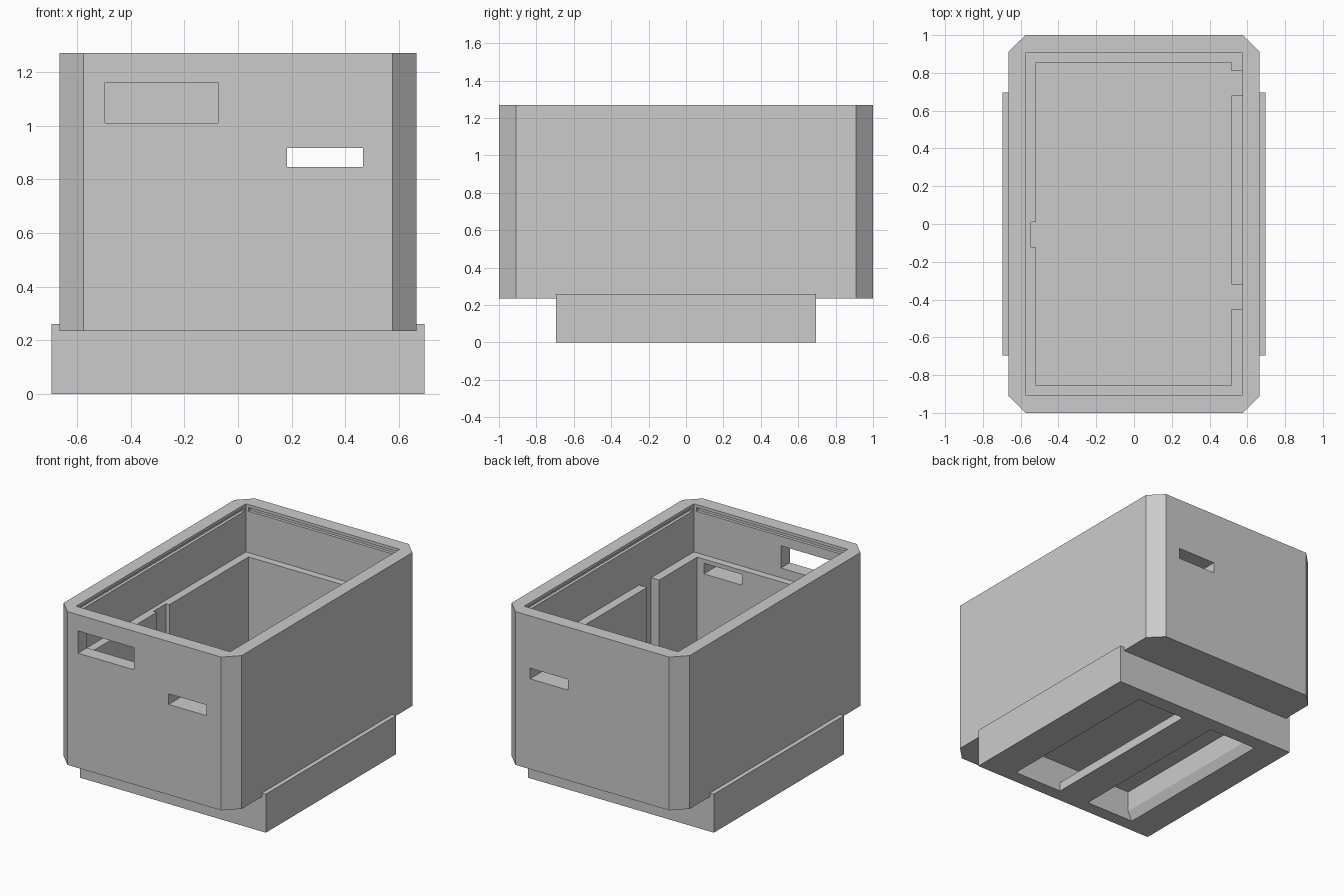
import bpy
import bmesh

default = bpy.data.objects.get("Cube")
if default:
    bpy.data.objects.remove(default, do_unlink=True)

grey = bpy.data.materials.new("plain grey")
grey.use_nodes = True
colour = (0.6, 0.6, 0.6, 1)
grey.diffuse_color = colour
grey.node_tree.nodes["Principled BSDF"].inputs["Base Color"].default_value = colour


def prism(name, outline, vector):
    """Extrude a closed 3D outline along a vector."""
    bm = bmesh.new()
    face = bm.faces.new([bm.verts.new(p) for p in outline])
    extruded = bmesh.ops.extrude_face_region(bm, geom=[face])["geom"]
    verts = [v for v in extruded if isinstance(v, bmesh.types.BMVert)]
    bmesh.ops.translate(bm, verts=verts, vec=vector)
    bmesh.ops.recalc_face_normals(bm, faces=bm.faces)
    mesh = bpy.data.meshes.new(name)
    bm.to_mesh(mesh)
    bm.free()
    mesh.materials.append(grey)
    obj = bpy.data.objects.new(name, mesh)
    bpy.context.collection.objects.link(obj)
    return obj


def box(name, x0, x1, y0, y1, z0, z1):
    outline = [(x0, y0, z0), (x1, y0, z0), (x1, y1, z0), (x0, y1, z0)]
    return prism(name, outline, (0, 0, z1 - z0))


def carve(target, cutters):
    """Subtract the cutters, bake the result and remove the cutters."""
    for cutter in cutters:
        cutter.hide_render = True
        mod = target.modifiers.new("cut", 'BOOLEAN')
        mod.operation = 'DIFFERENCE'
        mod.solver = 'EXACT'
        mod.object = cutter
    bpy.context.view_layer.update()
    graph = bpy.context.evaluated_depsgraph_get()
    baked = bpy.data.meshes.new_from_object(target.evaluated_get(graph))
    target.modifiers.clear()
    target.data = baked
    for cutter in cutters:
        bpy.data.objects.remove(cutter, do_unlink=True)


# Container with chamfered vertical corners
W, D, C = 0.665, 1.0, 0.09
BOTTOM, TOP, LEDGE, FLOOR = 0.235, 1.27, 0.945, 0.33
corners = [(W, D - C), (W - C, D), (C - W, D), (-W, D - C),
           (-W, C - D), (C - W, -D), (W - C, -D), (W, C - D)]
container = prism("container", [(x, y, BOTTOM) for x, y in corners],
                  (0, 0, TOP - BOTTOM))

carve(container, [
    # stepped interior
    box("upper_well", -0.575, 0.575, -0.905, 0.905, LEDGE, TOP + 0.1),
    box("lower_well", -0.52, 0.515, -0.855, 0.855, FLOOR, TOP),
    # lid groove under the rim
    box("side_groove", -0.595, 0.595, -0.885, 0.885, 1.225, 1.25),
    box("end_groove", -0.555, 0.555, -0.925, 0.925, 1.225, 1.25),
    # upright channels in the side walls
    box("right_channel", -0.545, -0.4, -0.125, 0.01, FLOOR, LEDGE + 0.05),
    box("left_back_channel", 0.4, 0.575, 0.68, 0.81, FLOOR, LEDGE + 0.05),
    box("left_front_channel", 0.4, 0.575, -0.45, -0.32, FLOOR, LEDGE + 0.05),
    # slot through both ends, window through the front only
    box("end_slot", 0.182, 0.465, -1.1, 1.1, 0.845, 0.917),
    box("front_window", -0.495, -0.075, -1.1, -0.7, 1.01, 1.16),
])

# Base block with a hollow reached through two long openings
base = box("base", -0.695, 0.695, -0.695, 0.695, 0, 0.26)
hollow = [(-0.49, -0.02), (-0.49, 0), (-0.46, 0.06), (-0.46, 0.2),
          (0.46, 0.2), (0.46, -0.02), (0.1, -0.02), (0.1, 0.06),
          (-0.13, 0.06), (-0.13, -0.02)]
carve(base, [prism("hollow", [(x, -0.605, z) for x, z in hollow], (0, 1.2, 0))])
